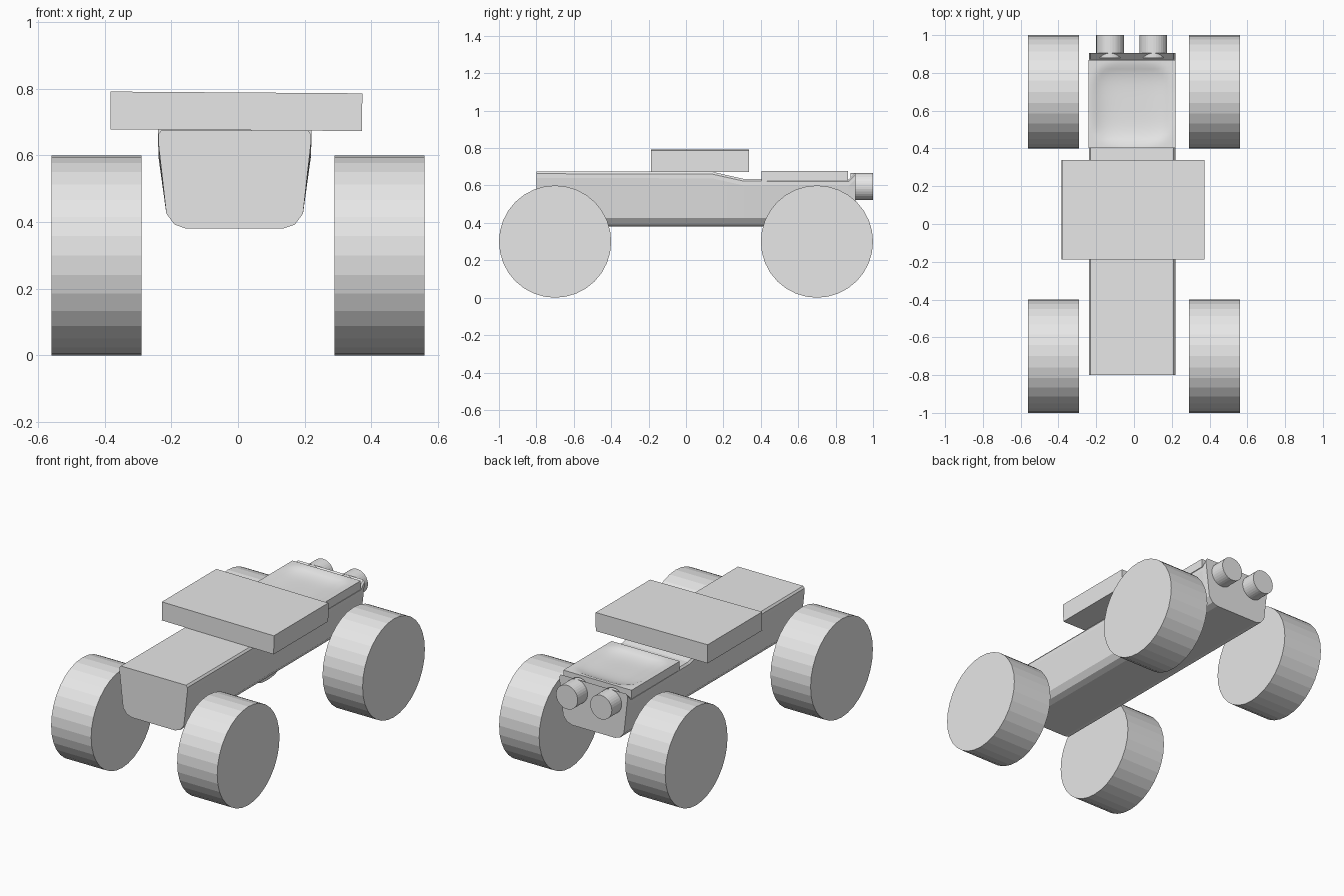
import bpy, bmesh, math
from mathutils import Matrix

if "Cube" in bpy.data.objects:
    bpy.data.objects.remove(bpy.data.objects["Cube"])

grey = bpy.data.materials.new("plain grey")
grey.diffuse_color = (0.8, 0.8, 0.8, 1)
grey.use_nodes = True
grey.node_tree.nodes["Principled BSDF"].inputs["Base Color"].default_value = grey.diffuse_color
CX = -0.01  # the body sits slightly off centre


def finish(bm, name):
    bmesh.ops.recalc_face_normals(bm, faces=bm.faces[:])
    me = bpy.data.meshes.new(name)
    bm.to_mesh(me)
    bm.free()
    me.materials.append(grey)
    ob = bpy.data.objects.new(name, me)
    bpy.context.collection.objects.link(ob)
    return ob


def cylinder(name, loc, r, length, axis):
    rot = Matrix.Rotation(math.pi / 2, 4, 'Y' if axis == 'x' else 'X')
    bm = bmesh.new()
    bmesh.ops.create_cone(bm, cap_ends=True, segments=32, radius1=r, radius2=r,
                          depth=length, matrix=Matrix.Translation(loc) @ rot)
    return finish(bm, name)


# wheels
for xs, sx in (("left", -1), ("right", 1)):
    for ys, sy in (("front", -1), ("rear", 1)):
        cylinder(f"{ys}_{xs}_wheel", (sx * 0.425, sy * 0.7, 0.3), 0.3, 0.27, 'x')

# exhaust pipes
for n, x in (("left", -0.127), ("right", 0.103)):
    cylinder(n + "_exhaust", (x, 0.94, 0.595), 0.073, 0.12, 'y')

# body: tapered section lofted along y, top dips towards the rear
bm = bmesh.new()
rings = []
for y, top in ((-0.8, 0.675), (0.14, 0.673), (0.22, 0.655), (0.31, 0.635),
               (0.87, 0.633), (0.905, 0.668)):
    half = [(0.145, 0.38), (0.18, 0.392), (0.205, 0.425),
            (0.229, top - 0.035), (0.229, top - 0.012), (0.22, top)]
    loop = half + [(-x, z) for x, z in reversed(half)]
    rings.append([bm.verts.new((CX + x, y, z)) for x, z in loop])
for a, b in zip(rings, rings[1:]):
    for i in range(len(a)):
        j = (i + 1) % len(a)
        bm.faces.new((a[i], a[j], b[j], b[i]))
bm.faces.new(rings[0])
bm.faces.new(rings[-1])
finish(bm, "body")

# dished seat cushion
bm = bmesh.new()
N = 20
hx, hy, cy = 0.23, 0.232, 0.635
top = {}
for i in range(N + 1):
    for j in range(N + 1):
        u, v = 2 * i / N - 1, 2 * j / N - 1
        d = min(1, (u ** 4 + v ** 4) ** 0.25 / 0.92)
        top[i, j] = bm.verts.new((CX + u * hx, cy + v * hy,
                                  0.678 - 0.028 * (1 - d ** 4)))
for i in range(N):
    for j in range(N):
        bm.faces.new((top[i, j], top[i + 1, j], top[i + 1, j + 1], top[i, j + 1])).smooth = True
edges = [e for e in bm.edges if e.is_boundary]
skirt = bmesh.ops.extrude_edge_only(bm, edges=edges)["geom"]
for v in skirt:
    if isinstance(v, bmesh.types.BMVert):
        v.co.z = 0.625
bmesh.ops.holes_fill(bm, edges=[e for e in bm.edges if e.is_boundary], sides=0)
seat = finish(bm, "seat")
bpy.context.view_layer.objects.active = seat
seat.select_set(True)
bpy.ops.object.shade_smooth_by_angle(angle=math.radians(35))

# flat block across the body, tilted very slightly
bm = bmesh.new()
bmesh.ops.create_cube(bm, size=1, matrix=Matrix.Translation((-0.005, 0.075, 0.732))
                      @ Matrix.Rotation(math.radians(0.4), 4, 'Y')
                      @ Matrix.Diagonal((0.755, 0.525, 0.113, 1)))
finish(bm, "deck_block")
